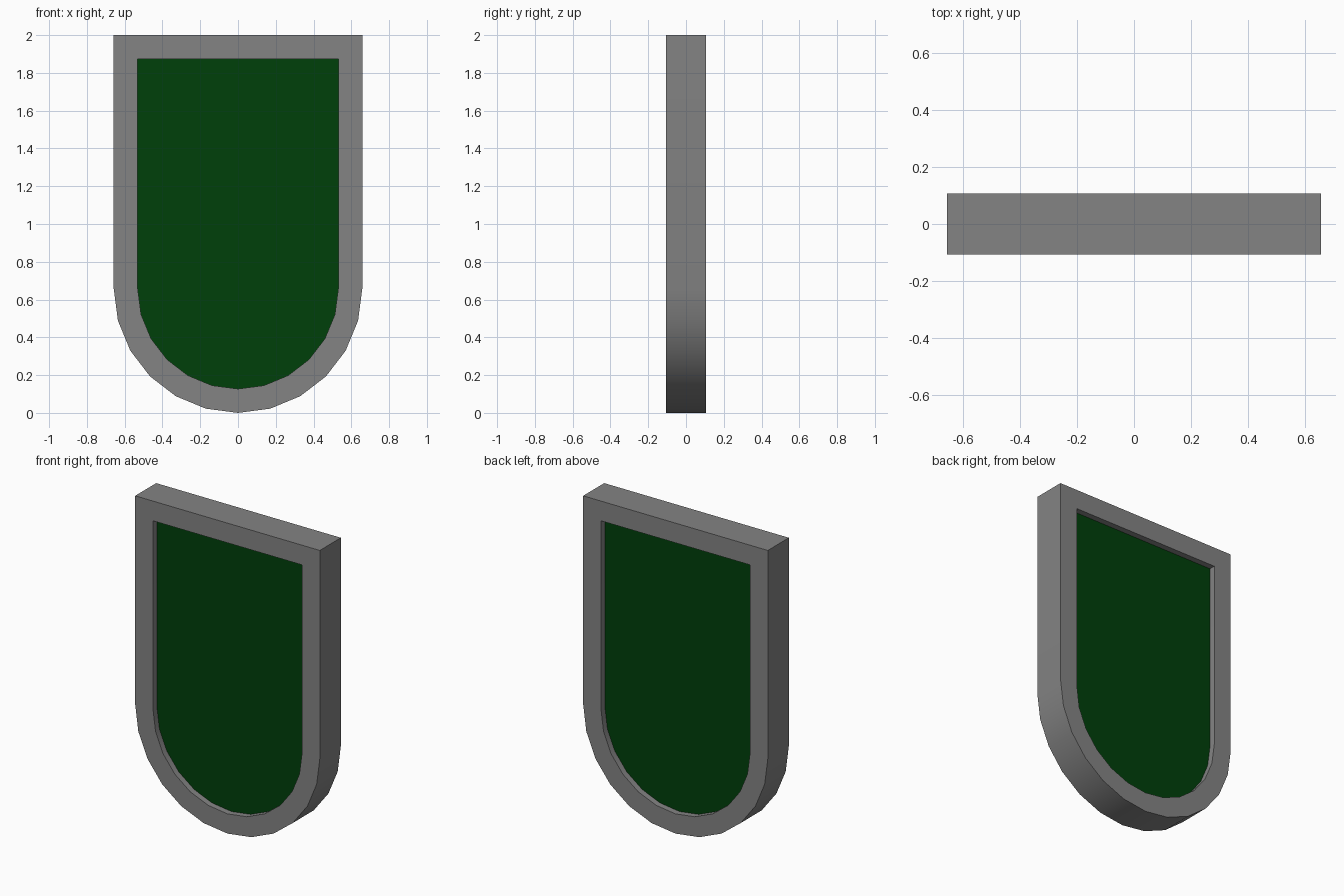
import bpy, bmesh
from math import sin, cos, pi

if "Cube" in bpy.data.objects:
    bpy.data.objects.remove(bpy.data.objects["Cube"])

HALF_W = 0.658      # outer half width, also the radius of the round end
BORDER = 0.127      # width of the raised border
TOP = 2.0
DEPTH = 0.107       # half thickness of the border
PANEL_DEPTH = 0.067 # half thickness of the recessed panel
SEGMENTS = 12


def outline(inset):
    """Square top, half-round bottom, shrunk evenly by inset."""
    r = HALF_W - inset
    pts = [(-r * cos(pi * i / SEGMENTS), HALF_W - r * sin(pi * i / SEGMENTS))
           for i in range(SEGMENTS + 1)]
    return pts + [(r, TOP - inset), (-r, TOP - inset)]


def loop(bm, inset, y):
    return [bm.verts.new((x, y, z)) for x, z in outline(inset)]


def bridge(bm, a, b):
    n = len(a)
    for i in range(n):
        j = (i + 1) % n
        bm.faces.new((a[i], a[j], b[j], b[i]))


def finish(bm, name, color):
    bmesh.ops.recalc_face_normals(bm, faces=bm.faces)
    mesh = bpy.data.meshes.new(name)
    bm.to_mesh(mesh)
    bm.free()
    mat = bpy.data.materials.new(name + "_color")
    mat.diffuse_color = color
    mat.use_nodes = True
    mat.node_tree.nodes["Principled BSDF"].inputs["Base Color"].default_value = mat.diffuse_color
    mesh.materials.append(mat)
    obj = bpy.data.objects.new(name, mesh)
    bpy.context.collection.objects.link(obj)
    bpy.ops.object.select_all(action='DESELECT')
    obj.select_set(True)
    bpy.context.view_layer.objects.active = obj
    bpy.ops.object.shade_smooth_by_angle(angle=pi / 6)
    return obj


# Raised border: closed ring of four outline loops, dark grey
bm = bmesh.new()
rings = [loop(bm, 0, -DEPTH), loop(bm, 0, DEPTH),
         loop(bm, BORDER, DEPTH), loop(bm, BORDER, -DEPTH)]
for k in range(4):
    bridge(bm, rings[k], rings[(k + 1) % 4])
finish(bm, "border_frame", (0.23, 0.23, 0.23, 1))

# Recessed green panel, visible on both sides
bm = bmesh.new()
front = loop(bm, BORDER, -PANEL_DEPTH)
back = loop(bm, BORDER, PANEL_DEPTH)
bridge(bm, front, back)
bm.faces.new(front)
bm.faces.new(back)
finish(bm, "inner_panel", (0.0, 0.05, 0.003, 1))
